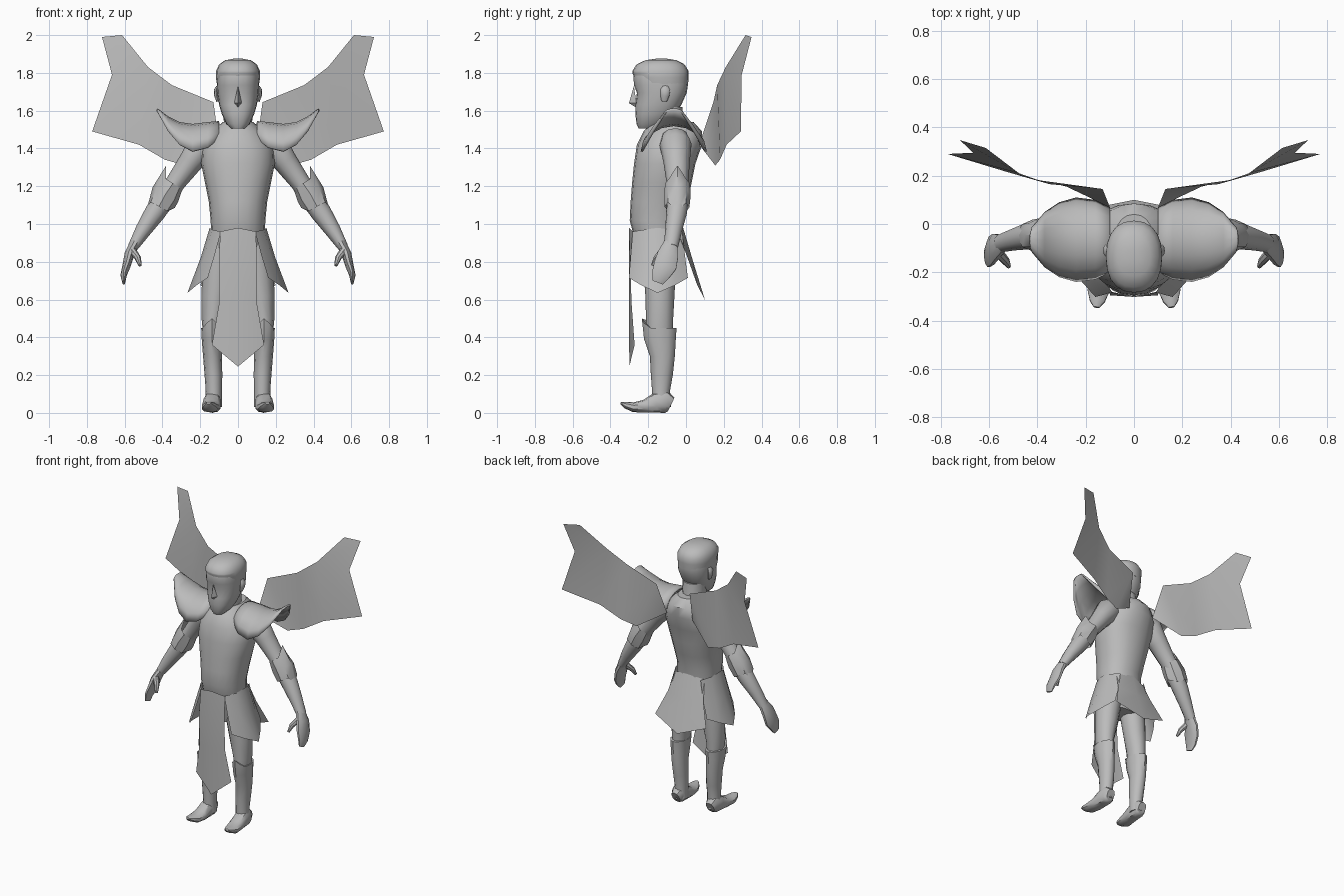
import bpy, math
from mathutils import Vector

grey = bpy.data.materials.new("stone_grey")
grey.diffuse_color = (0.5, 0.5, 0.5, 1)


def part(name, verts, faces, mirror=False):
    me = bpy.data.meshes.new(name)
    me.from_pydata([tuple(v) for v in verts], [], faces)
    me.materials.append(grey)
    ob = bpy.data.objects.new(name, me)
    bpy.context.collection.objects.link(ob)
    if mirror:
        ob.modifiers.new("mirror", 'MIRROR').use_clip = False
    return ob


def loft(name, rings, n=12, mirror=False, ref=(0, 1, 0), flat=False, power=1.0, caps=True):
    """Skin rings (x, y, z, radius_a, radius_b) along their path."""
    pts = [Vector(r[:3]) for r in rings]
    verts, faces = [], []
    for i, r in enumerate(rings):
        t = Vector((0, 0, 1)) if flat else pts[min(i + 1, len(pts) - 1)] - pts[max(i - 1, 0)]
        t.normalize()
        u = Vector(ref).cross(t).normalized()
        w = t.cross(u)
        for k in range(n):
            a = 2 * math.pi * k / n
            c, s = math.cos(a), math.sin(a)
            c = math.copysign(abs(c) ** power, c)
            s = math.copysign(abs(s) ** power, s)
            verts.append(pts[i] + u * (c * r[3]) + w * (s * r[4]))
    for i in range(len(rings) - 1):
        for k in range(n):
            k2 = (k + 1) % n
            faces.append((i * n + k, i * n + k2, (i + 1) * n + k2, (i + 1) * n + k))
    if caps:
        faces.append(tuple(reversed(range(n))))
        faces.append(tuple(range(len(verts) - n, len(verts))))
    return part(name, verts, faces, mirror)


def stack(name, levels, n=16, power=1.0, **kw):
    """Upright body from levels (z, half_width, y_front, y_back)."""
    return loft(name, [(0, (f + b) / 2, z, w, (b - f) / 2) for z, w, f, b in levels],
                n, flat=True, power=power, **kw)


def sheet(name, rows, mirror=False):
    m = len(rows[0])
    faces = [(i * m + j, i * m + j + 1, (i + 1) * m + j + 1, (i + 1) * m + j)
             for i in range(len(rows) - 1) for j in range(m - 1)]
    return part(name, [p for r in rows for p in r], faces, mirror)


# Torso and neck
stack("torso", [(.74, .12, -.22, -.06), (.95, .142, -.28, -.02), (1.02, .145, -.298, -.02),
                (1.12, .155, -.293, .01), (1.22, .175, -.285, .03), (1.32, .195, -.275, .05),
                (1.42, .19, -.26, .085), (1.49, .14, -.225, .085), (1.54, .08, -.18, .04)], 20, .9)
stack("neck", [(1.48, .085, -.19, 0), (1.54, .075, -.18, -.01), (1.62, .08, -.18, -.02)], 12)

# Head, hair, nose and ears
stack("head", [(1.505, .035, -.25, -.16), (1.53, .062, -.262, -.11), (1.58, .085, -.268, -.06),
               (1.63, .1, -.268, -.025), (1.695, .11, -.26, .004), (1.735, .112, -.276, .01),
               (1.80, .112, -.278, .01), (1.84, .1, -.26, -.01), (1.862, .065, -.21, -.05)], 20, .85)
hair = stack("hair", [(1.73, .11, -.265, .01), (1.775, .117, -.284, .014), (1.81, .116, -.284, .014),
                      (1.845, .1, -.262, -.008), (1.867, .068, -.215, -.05),
                      (1.875, .025, -.16, -.1)], 20, .88)
for v in hair.data.vertices:            # lift the fringe above the brow
    if v.co.z < 1.78 and v.co.y < -.19:
        v.co.z += .025
part("nose", [(0, -.276, 1.73), (-.02, -.262, 1.64), (0, -.302, 1.64), (.02, -.262, 1.64),
              (0, -.262, 1.615)], [(0, 1, 2), (0, 2, 3), (1, 4, 2), (2, 4, 3)])
loft("ear", [(.105, -.115, 1.65, .01, .015), (.114, -.112, 1.68, .012, .024),
             (.116, -.11, 1.71, .012, .026), (.108, -.11, 1.73, .006, .015)], 8, True)

# Shoulder guards: saddle shells arched front to back with a raised outer tip
SPANS = [(.10, .135, 1.545, 1.45), (.16, .165, 1.54, 1.405), (.24, .175, 1.53, 1.385),
         (.31, .155, 1.54, 1.42), (.37, .115, 1.57, 1.49), (.425, .05, 1.612, 1.59)]
rows = []
for x, half, top, low in SPANS:
    row = []
    for j in range(9):
        a = math.pi * j / 8
        row.append((x, -.065 - half * math.cos(a), low + (top - low) * math.sin(a)))
    rows.append(row)
guard = sheet("shoulder_guard", rows, True)
sol = guard.modifiers.new("thickness", 'SOLIDIFY')
sol.thickness = .012
sol.offset = 1 if guard.data.polygons[3].normal.z < 0 else -1

# Arms, hands and jagged elbow cuffs
loft("arm", [(.13, -.06, 1.46, .06, .07), (.18, -.055, 1.42, .085, .085), (.25, -.05, 1.33, .065, .07),
             (.33, -.045, 1.22, .052, .058), (.39, -.045, 1.13, .056, .058),
             (.44, -.05, 1.06, .055, .055), (.5, -.065, .97, .043, .045),
             (.555, -.08, .88, .028, .038)], 12, True)
loft("hand", [(.545, -.08, .90, .027, .038), (.575, -.095, .84, .026, .058),
              (.59, -.11, .78, .022, .064), (.605, -.135, .73, .017, .05),
              (.605, -.15, .69, .008, .03)], 10, True)
loft("thumb", [(.56, -.12, .86, .02, .022), (.53, -.155, .82, .017, .017),
               (.518, -.175, .78, .009, .01)], 8, True)
cuff = loft("elbow_cuff", [(.345, -.045, 1.215, .06, .066), (.385, -.045, 1.155, .078, .07),
                           (.42, -.048, 1.09, .07, .066)], 8, True, caps=False)
cuff.data.vertices[4].co = (.38, -.045, 1.31)
cuff.data.vertices[20].co = (.488, -.048, 1.06)
cuff.data.vertices[16].co = (.335, -.048, 1.085)

# Legs, greaves and boots
loft("thigh", [(.085, -.14, .9, .075, .09), (.105, -.14, .75, .083, .085), (.12, -.138, .62, .074, .077),
               (.135, -.14, .5, .058, .072), (.135, -.14, .42, .05, .07)], 12, True, flat=True)
greave = loft("greave", [(.13, -.13, .03, .045, .05), (.128, -.132, .12, .043, .048),
                         (.13, -.128, .2, .047, .058), (.135, -.125, .3, .05, .066),
                         (.138, -.138, .39, .054, .084), (.138, -.142, .45, .057, .092)],
              12, True, flat=True)
for v in greave.data.vertices:          # pointed knee plate
    if v.co.z > .44 and v.co.y < -.2:
        v.co.z += .05 if v.co.y < -.225 else .025
loft("boot", [(.135, -.078, .045, .04, .03), (.135, -.105, .058, .058, .045), (.137, -.16, .053, .053, .047),
              (.14, -.22, .035, .034, .05), (.148, -.28, .03, .026, .046),
              (.152, -.32, .042, .018, .032), (.155, -.345, .053, .006, .012)],
     10, True, ref=(1, 0, 0), power=.8)

# Skirt panels
sheet("front_panel", [[(-.095, -.282, .96), (0, -.302, .98), (.095, -.282, .96)],
                      [(-.1, -.295, .78), (0, -.302, .78), (.1, -.295, .78)],
                      [(-.1, -.288, .58), (0, -.302, .58), (.1, -.288, .58)],
                      [(-.138, -.272, .36), (0, -.3, .245), (.138, -.272, .36)]])
sheet("side_panel", [[(.09, -.282, .96), (.138, -.22, .97), (.15, -.15, .98), (.138, -.08, .97), (.1, -.02, .96)],
                     [(.125, -.293, .83), (.18, -.23, .82), (.198, -.15, .82), (.18, -.07, .82), (.13, -.005, .83)],
                     [(.16, -.302, .715), (.22, -.235, .675), (.268, -.15, .635), (.22, -.06, .675), (.17, .01, .715)]],
      True)
sheet("back_panel", [[(-.115, -.045, .96), (0, -.015, .98), (.115, -.045, .96)],
                     [(-.14, .005, .83), (0, .035, .81), (.14, .005, .83)],
                     [(-.2, .06, .675), (0, .1, .6), (.2, .06, .675)]])

# Wings
part("wing", [(.13, .145, 1.645), (.35, .165, 1.735), (.476, .21, 1.83), (.614, .315, 2.0),
              (.72, .347, 1.99), (.667, .295, 1.79), (.772, .29, 1.49), (.524, .215, 1.42),
              (.386, .18, 1.34), (.28, .155, 1.31), (.10, .07, 1.42)],
     [(0, 10, 9), (0, 9, 8, 1), (1, 8, 7, 2), (2, 7, 6, 5), (2, 5, 4, 3)], True)

# Smooth shading with crisp plate edges
for ob in bpy.data.objects:
    ob.select_set(True)
bpy.context.view_layer.objects.active = bpy.data.objects["torso"]
bpy.ops.object.shade_smooth_by_angle(angle=math.radians(40))
